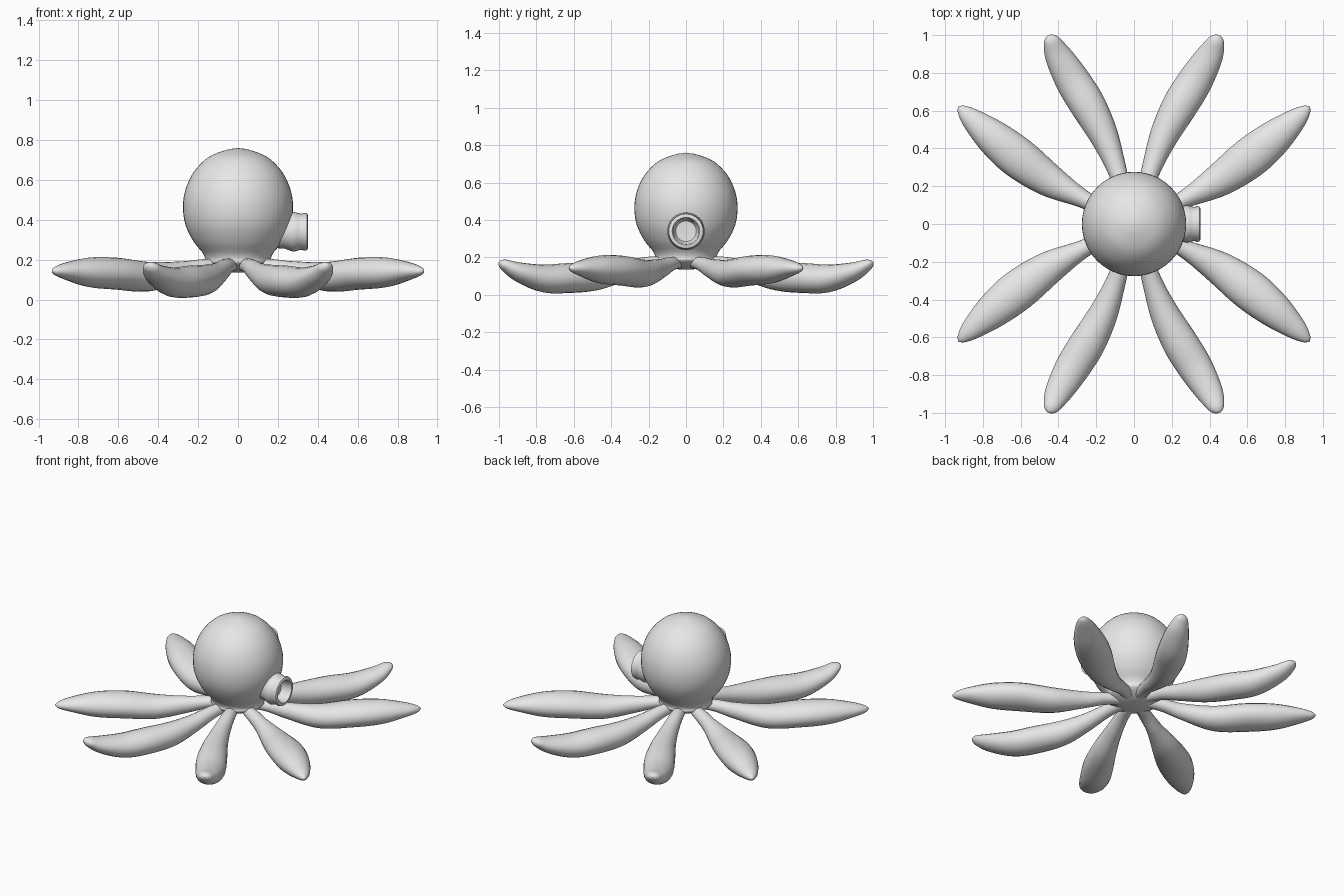
import bpy, bmesh, math
from mathutils import Vector, Matrix

cube = bpy.data.objects.get("Cube")
if cube:
    bpy.data.objects.remove(cube, do_unlink=True)

grey = bpy.data.materials.new("plain grey")
grey.diffuse_color = (0.8, 0.8, 0.8, 1)
grey.use_nodes = True
grey.node_tree.nodes["Principled BSDF"].inputs["Base Color"].default_value = (0.8, 0.8, 0.8, 1)


def smooth_path(points, steps):
    """Catmull-Rom interpolation of points of any dimension."""
    p = [Vector(q) for q in points]
    p = [2 * p[0] - p[1]] + p + [2 * p[-1] - p[-2]]
    out = []
    for i in range(1, len(p) - 2):
        a, b, c, d = p[i - 1:i + 3]
        for s in range(steps):
            t = s / steps
            out.append(0.5 * (2 * b + (c - a) * t + (2 * a - 5 * b + 4 * c - d) * t * t
                              + (3 * b - a - 3 * c + d) * t ** 3))
    return out + [p[-2]]


def skin(name, rings, angle=40):
    """Join rings of points into a closed, smooth-shaded tube."""
    bm = bmesh.new()
    loops = [[bm.verts.new(co) for co in ring] for ring in rings]
    n = len(loops[0])
    for a, b in zip(loops, loops[1:]):
        for i in range(n):
            j = (i + 1) % n
            bm.faces.new((a[i], a[j], b[j], b[i]))
    bm.faces.new(loops[0])
    bm.faces.new(loops[-1])
    bmesh.ops.recalc_face_normals(bm, faces=bm.faces)
    mesh = bpy.data.meshes.new(name)
    bm.to_mesh(mesh)
    bm.free()
    mesh.materials.append(grey)
    obj = bpy.data.objects.new(name, mesh)
    bpy.context.collection.objects.link(obj)
    bpy.ops.object.select_all(action='DESELECT')
    obj.select_set(True)
    bpy.context.view_layer.objects.active = obj
    bpy.ops.object.shade_smooth_by_angle(angle=math.radians(angle))
    return obj


def lathe(name, profile, sides, matrix=Matrix()):
    """Spin (radius, height) points about the local z axis."""
    rings = []
    for r, z in profile:
        r = max(r, 0.0015)
        rings.append([matrix @ Vector((r * math.cos(k * math.tau / sides),
                                       r * math.sin(k * math.tau / sides), z))
                      for k in range(sides)])
    return skin(name, rings)


def arms(name, stations):
    """Stations are (x, y, z) then half width and half height; mirrored to four arms."""
    path = [Vector((*q[:3],)) for q in stations]
    sizes = [Vector((q[3], q[4], 0)) for q in stations]
    path, sizes = smooth_path(path, 6), smooth_path(sizes, 6)
    rings = []
    for i, c in enumerate(path):
        ahead = path[min(i + 1, len(path) - 1)] - path[max(i - 1, 0)]
        side = Vector((ahead.y, -ahead.x, 0)).normalized()
        up = side.cross(ahead).normalized()
        w, h = max(sizes[i].x, 0.002), max(sizes[i].y, 0.002)
        rings.append([c + side * w * math.cos(k * math.tau / 20)
                      + up * h * math.sin(k * math.tau / 20) for k in range(20)])
    obj = skin(name, rings, 60)
    mirror = obj.modifiers.new("four arms", 'MIRROR')
    mirror.use_axis = (True, True, False)
    mirror.use_mirror_merge = False
    return obj


# Round head narrowing to a neck, then flaring into the arm base
head = [(0, 0.76), (0.06, 0.75), (0.15, 0.713), (0.222, 0.64), (0.264, 0.55),
        (0.276, 0.46), (0.262, 0.37), (0.222, 0.29), (0.178, 0.235), (0.165, 0.205),
        (0.165, 0.185), (0.13, 0.16), (0.07, 0.14), (0, 0.135)]
lathe("head", [(p.x, p.y) for p in smooth_path([(r, z, 0) for r, z in head], 4)], 48)

# Hollow siphon on the side of the head
siphon = [(0.08, 0.17), (0.085, 0.235), (0.096, 0.265), (0.1, 0.28), (0.094, 0.30),
          (0.09, 0.318), (0.095, 0.335), (0.092, 0.346), (0.084, 0.351), (0.074, 0.35),
          (0.068, 0.342), (0.064, 0.30), (0.055, 0.285), (0, 0.283)]
lathe("siphon", siphon, 32,
      Matrix.Translation((0, 0, 0.34)) @ Matrix.Rotation(math.pi / 2, 4, 'Y'))

# Arms reaching to front and back, with upturned tips
arms("long_arms", [
    (0.025, 0.07, 0.175, 0.035, 0.03), (0.06, 0.19, 0.165, 0.042, 0.04),
    (0.105, 0.33, 0.13, 0.056, 0.055), (0.165, 0.48, 0.10, 0.078, 0.075),
    (0.245, 0.63, 0.09, 0.094, 0.08), (0.325, 0.76, 0.088, 0.092, 0.074),
    (0.40, 0.89, 0.122, 0.072, 0.052), (0.435, 0.965, 0.158, 0.046, 0.032),
    (0.446, 0.99, 0.17, 0.026, 0.018), (0.45, 1.0, 0.174, 0.004, 0.004)])

# Arms reaching out to the sides, with level tips
arms("side_arms", [
    (0.07, 0.035, 0.175, 0.035, 0.03), (0.17, 0.085, 0.165, 0.042, 0.038),
    (0.28, 0.138, 0.14, 0.05, 0.052), (0.45, 0.232, 0.115, 0.088, 0.074),
    (0.61, 0.348, 0.13, 0.108, 0.08), (0.745, 0.458, 0.137, 0.094, 0.074),
    (0.86, 0.557, 0.143, 0.058, 0.043), (0.912, 0.605, 0.143, 0.028, 0.022),
    (0.93, 0.622, 0.144, 0.004, 0.004)])
